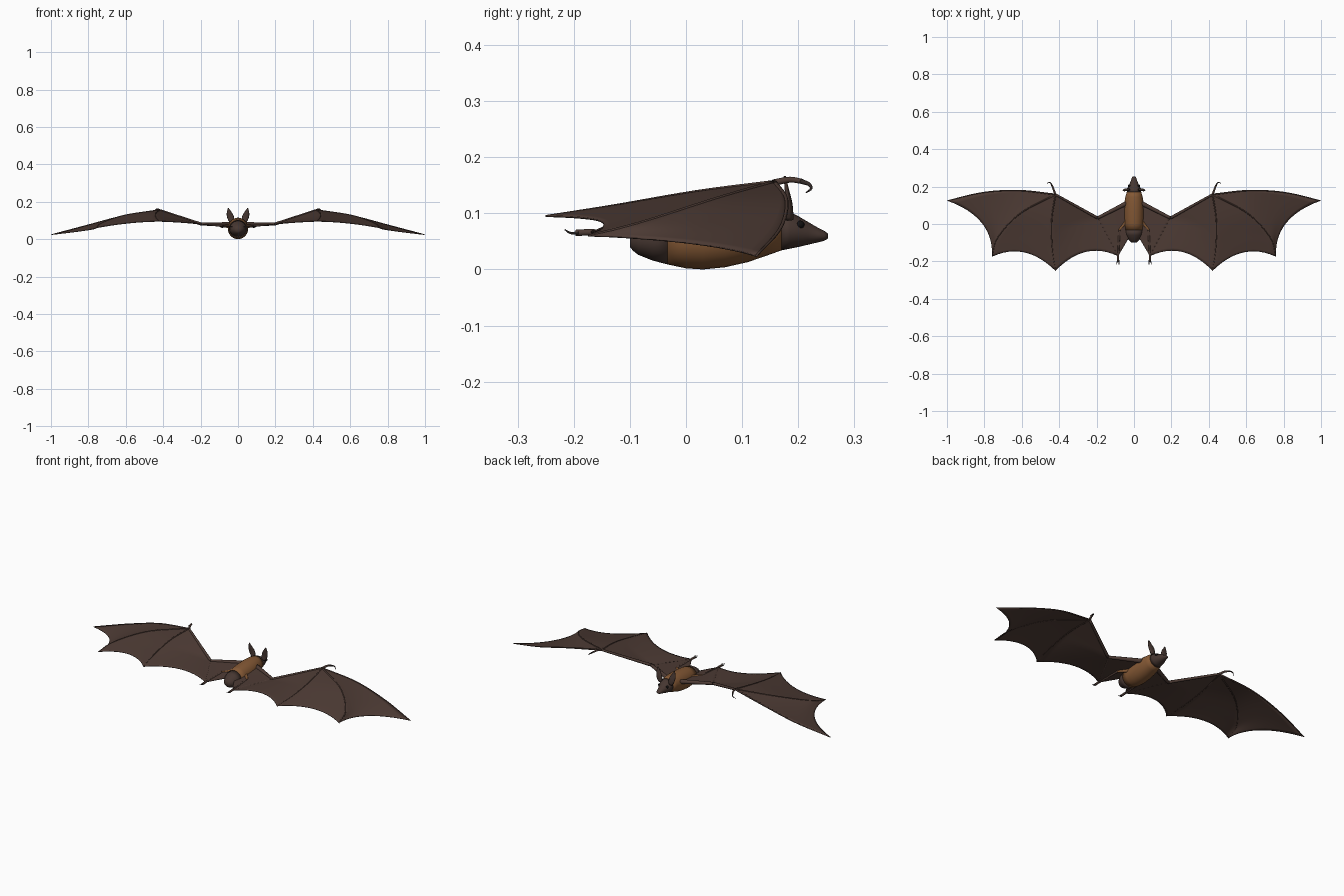
import bpy, bmesh, math
from mathutils import Vector as V

if "Cube" in bpy.data.objects:
    bpy.data.objects.remove(bpy.data.objects["Cube"])


def material(name, rgb):
    m = bpy.data.materials.new(name)
    m.diffuse_color = (*rgb, 1)
    m.use_nodes = True
    m.node_tree.nodes["Principled BSDF"].inputs["Base Color"].default_value = m.diffuse_color
    return m


WING = material("wing_brown", (0.075, 0.044, 0.035))
DARK = material("dark_fur", (0.062, 0.038, 0.031))
TAN = material("tan_fur", (0.23, 0.098, 0.035))
CLAW = material("claw_dark", (0.03, 0.022, 0.02))
EYE = material("eye_black", (0.006, 0.005, 0.005))


def spline(pts, n):
    """Catmull-Rom samples through the points."""
    p = [V(q) for q in pts]
    p = [2 * p[0] - p[1]] + p + [2 * p[-1] - p[-2]]
    out = []
    for i in range(n + 1):
        s = i / n * (len(p) - 3)
        k = min(int(s), len(p) - 4)
        t = s - k
        a, b, c, d = p[k:k + 4]
        out.append(0.5 * (2 * b + (c - a) * t + (2 * a - 5 * b + 4 * c - d) * t * t
                          + (3 * b - a - 3 * c + d) * t ** 3))
    return out


def finish(name, bm, mats, mirror=False, thick=0):
    bmesh.ops.recalc_face_normals(bm, faces=bm.faces)
    for f in bm.faces:
        f.smooth = True
    me = bpy.data.meshes.new(name)
    bm.to_mesh(me)
    bm.free()
    for m in mats:
        me.materials.append(m)
    ob = bpy.data.objects.new(name, me)
    bpy.context.collection.objects.link(ob)
    if thick:
        s = ob.modifiers.new("thickness", 'SOLIDIFY')
        s.thickness, s.offset = thick, 0
    if mirror:
        mm = ob.modifiers.new("mirror", 'MIRROR')
        mm.use_mirror_merge = False
    return ob


def add_loft(bm, centres, radii, ref=(0, 0, 1), n=12):
    """Closed tube through centres; radii are numbers or (side, up) pairs."""
    rings = []
    for i, c in enumerate(centres):
        t = (centres[min(i + 1, len(centres) - 1)] - centres[max(i - 1, 0)]).normalized()
        if ref == 'body':
            t = V((0, 1, 0))
        side = t.cross(V((0, 0, 1)) if ref == 'body' else V(ref)).normalized()
        up = side.cross(t)
        r = radii[i]
        a, b = r if isinstance(r, (tuple, list, V)) else (r, r)
        rings.append([bm.verts.new(c + side * a * math.cos(2 * math.pi * k / n)
                                   + up * b * math.sin(2 * math.pi * k / n)) for k in range(n)])
    for p, q in zip(rings, rings[1:]):
        for k in range(n):
            bm.faces.new((p[k], p[(k + 1) % n], q[(k + 1) % n], q[k]))
    bm.faces.new(rings[0])
    bm.faces.new(rings[-1])


def limb(name, pts, r0, r1, mat, ref=(0, 0, 1), steps=12, n=10):
    bm = bmesh.new()
    c = spline(pts, steps)
    add_loft(bm, c, [r0 + (r1 - r0) * i / steps for i in range(steps + 1)], ref, n)
    return finish(name, bm, [mat], True)


# Body and head: (y, bottom z, top z, half width)
def torso(name, rows, mat):
    bm = bmesh.new()
    add_loft(bm, [V((0, y, (a + b) / 2)) for y, a, b, w in rows],
             [(w, (b - a) / 2) for y, a, b, w in rows], 'body', 28)
    finish(name, bm, [mat])


rump_edge = (-0.033, 0.009, 0.102, 0.048)
neck_edge = (0.17, 0.034, 0.109, 0.039)
torso("rump", [(-0.1, 0.04, 0.06, 0.012), (-0.094, 0.033, 0.068, 0.02), (-0.085, 0.026, 0.077, 0.03),
               (-0.06, 0.016, 0.093, 0.042), rump_edge], DARK)
torso("chest", [rump_edge, (0, 0.002, 0.108, 0.052), (0.03, 0, 0.111, 0.054), (0.07, 0.004, 0.114, 0.054),
                (0.11, 0.013, 0.115, 0.052), (0.145, 0.025, 0.113, 0.046), neck_edge], TAN)
torso("head", [neck_edge, (0.185, 0.037, 0.103, 0.037), (0.2, 0.04, 0.095, 0.032), (0.217, 0.044, 0.085, 0.023),
               (0.234, 0.048, 0.075, 0.016), (0.246, 0.051, 0.069, 0.013), (0.253, 0.055, 0.064, 0.007)], DARK)

# Eyes
bm = bmesh.new()
bmesh.ops.create_uvsphere(bm, u_segments=14, v_segments=10, radius=0.007)
bmesh.ops.translate(bm, verts=bm.verts, vec=(0.025, 0.204, 0.08))
finish("eye", bm, [EYE], True)

# Ears: flattened leaf shapes
bm = bmesh.new()
ear = spline([(0.032, 0.184, 0.09), (0.039, 0.184, 0.115), (0.047, 0.18, 0.14), (0.052, 0.176, 0.166)], 12)
add_loft(bm, ear, [(0.002 + 0.016 * math.sin(math.pi * (0.2 + 0.8 * i / 12)), 0.002 + 0.006 * (1 - i / 12))
                   for i in range(13)], (0, 1, 0), 14)
finish("ear", bm, [DARK], True)

# Wing skeleton: joints and finger curves
SHOULDER, ELBOW = V((0.042, 0.11, 0.08)), V((0.195, 0.032, 0.08))
WRIST = V((0.42, 0.158, 0.155))
ANKLE, HIP = V((0.085, -0.172, 0.066)), V((0.025, -0.07, 0.066))
N = 20
lead = spline([WRIST, (0.62, 0.179, 0.122), (0.81, 0.168, 0.073), (0.998, 0.125, 0.024)], N)
mid = spline([WRIST, (0.61, 0.055, 0.126), (0.73, -0.075, 0.085), (0.758, -0.174, 0.06)], N)
rear = spline([WRIST, (0.44, 0.02, 0.138), (0.437, -0.13, 0.113), (0.42, -0.25, 0.095)], N)
h = N // 2
leg_line = [ELBOW.lerp(ANKLE, i / N) for i in range(N + 1)]
arm_line = [WRIST.lerp(ELBOW, i / h) for i in range(h)] + [ELBOW.lerp(ANKLE, i / h) for i in range(h + 1)]
body_line = [SHOULDER.lerp(HIP, i / N) for i in range(N + 1)]

# Membrane: ruled panels between ribs, trailing edge pulled into scallops
bm = bmesh.new()
for a, b, pull in ((lead, mid, (-0.065, 0.03, 0.005)), (mid, rear, (-0.005, 0.06, 0.008)),
                   (rear, arm_line, (0.005, 0.062, 0.005)), (leg_line, body_line, (0, 0, 0))):
    grid = []
    for i in range(N + 1):
        u = i / N
        row = []
        for j in range(13):
            v = j / 12
            row.append(bm.verts.new(a[i].lerp(b[i], v) + V(pull) * u * u * 4 * v * (1 - v)))
        grid.append(row)
    for i in range(N):
        for j in range(12):
            bm.faces.new((grid[i][j], grid[i][j + 1], grid[i + 1][j + 1], grid[i + 1][j]))
bmesh.ops.remove_doubles(bm, verts=bm.verts, dist=1e-4)
finish("wing_membrane", bm, [WING], True, 0.003)

# Arm and finger bones
limb("upper_arm", [SHOULDER, ELBOW], 0.012, 0.008, WING)
limb("forearm", [ELBOW, WRIST], 0.008, 0.006, WING)
for name, line in (("leading_finger", lead), ("middle_finger", mid), ("rear_finger", rear)):
    limb(name, line, 0.0045, 0.002, WING, steps=N, n=8)

# Hooked thumb and its claw
limb("thumb", [WRIST, (0.43, 0.185, 0.16), (0.438, 0.207, 0.157)], 0.006, 0.0045, WING, (1, 0, 0))
limb("thumb_claw", [(0.438, 0.205, 0.157), (0.446, 0.219, 0.152), (0.456, 0.223, 0.144),
                    (0.464, 0.214, 0.137)], 0.0045, 0.001, CLAW, (1, 0, 0))

# Legs, feet and toe claws
limb("thigh", [(0.035, 0.02, 0.068), (0.08, -0.033, 0.07)], 0.012, 0.006, TAN)
limb("shin", [(0.078, -0.03, 0.07), ANKLE], 0.006, 0.005, WING)
limb("foot", [(0.085, -0.163, 0.066), (0.085, -0.18, 0.066), (0.085, -0.197, 0.065)], 0.006, 0.006, WING)
for k in (-1, 0, 1):
    limb("toe_claw", [(0.085 + 0.004 * k, -0.192, 0.065), (0.085 + 0.006 * k, -0.206, 0.065),
                      (0.085 + 0.007 * k, -0.216, 0.071)], 0.003, 0.001, CLAW, (1, 0, 0), 6, 6)
